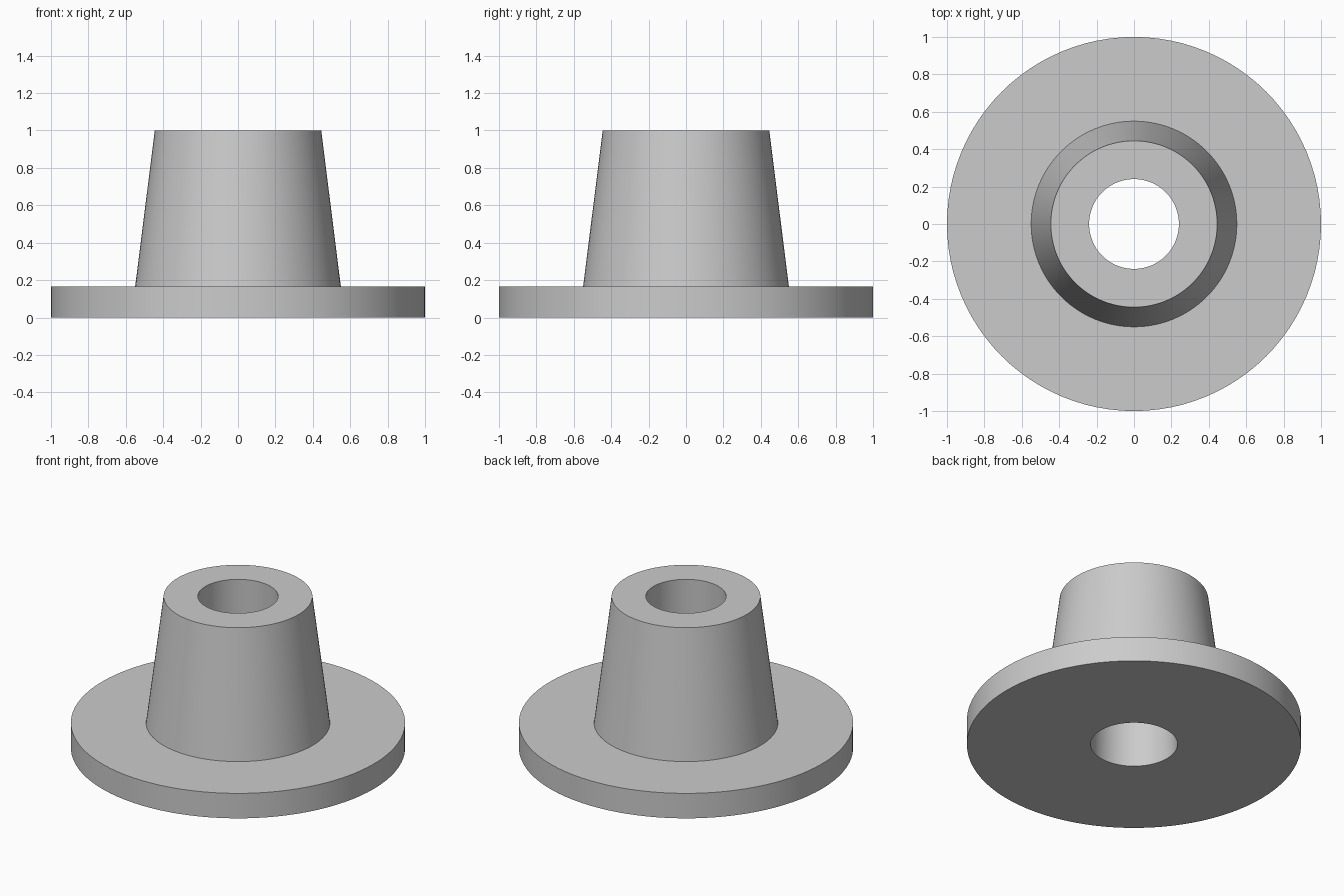
import bpy
import bmesh
import math

default = bpy.data.objects.get("Cube")
if default:
    bpy.data.objects.remove(default, do_unlink=True)

SEGMENTS = 96

grey = bpy.data.materials.new("plain grey")
grey.use_nodes = True
colour = (0.6, 0.6, 0.6, 1.0)
grey.diffuse_color = colour
grey.node_tree.nodes["Principled BSDF"].inputs["Base Color"].default_value = colour


def lathe(name, profile):
    """Revolve a closed (radius, height) profile around the z axis."""
    bm = bmesh.new()
    rings = []
    for i in range(SEGMENTS):
        a = 2 * math.pi * i / SEGMENTS
        rings.append([bm.verts.new((r * math.cos(a), r * math.sin(a), z)) for r, z in profile])
    for i, ring in enumerate(rings):
        following = rings[(i + 1) % SEGMENTS]
        for j in range(len(profile)):
            k = (j + 1) % len(profile)
            bm.faces.new((ring[j], following[j], following[k], ring[k]))
    bmesh.ops.recalc_face_normals(bm, faces=bm.faces)
    mesh = bpy.data.meshes.new(name)
    bm.to_mesh(mesh)
    bm.free()
    mesh.materials.append(grey)
    obj = bpy.data.objects.new(name, mesh)
    bpy.context.collection.objects.link(obj)
    bpy.ops.object.select_all(action="DESELECT")
    obj.select_set(True)
    bpy.context.view_layer.objects.active = obj
    bpy.ops.object.shade_smooth_by_angle(angle=math.radians(30))
    return obj


# Flange and tapered hub in one body, with a slightly tapered through bore
lathe("flanged_bushing", [
    (0.26, 0.0),
    (1.0, 0.0),
    (1.0, 0.165),
    (0.55, 0.165),
    (0.445, 1.0),
    (0.24, 1.0),
])
